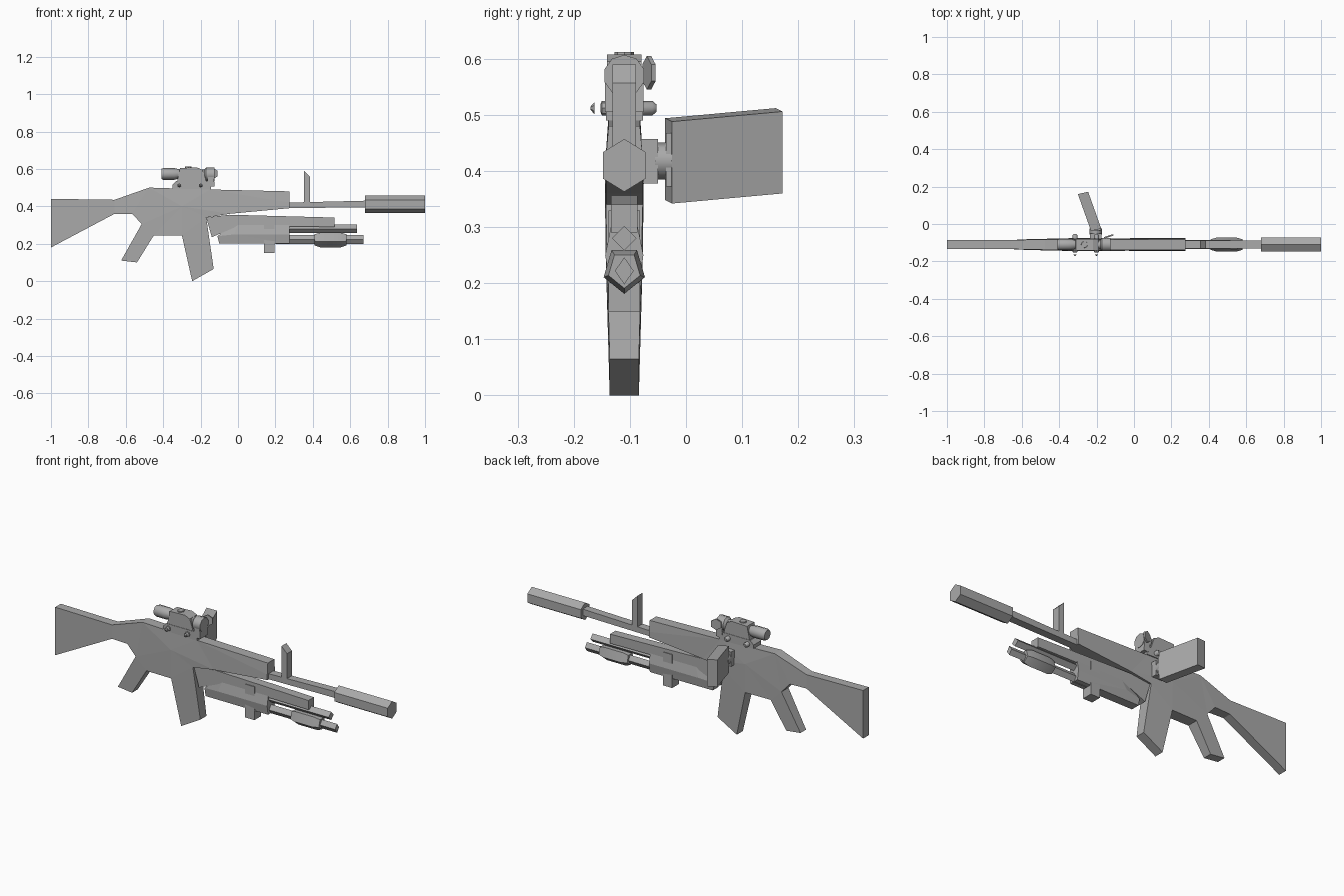
import bpy, bmesh, math
from mathutils import Vector, Matrix

if "Cube" in bpy.data.objects:
    bpy.data.objects.remove(bpy.data.objects["Cube"])

CY = -0.11  # y of the main centre plane
grey = bpy.data.materials.new("gunmetal_grey")
grey.diffuse_color = (0.4, 0.4, 0.4, 1)
grey.use_nodes = True
grey.node_tree.nodes["Principled BSDF"].inputs["Base Color"].default_value = grey.diffuse_color


def finish(name, bm, smooth=None):
    bmesh.ops.recalc_face_normals(bm, faces=bm.faces)
    mesh = bpy.data.meshes.new(name)
    bm.to_mesh(mesh)
    bm.free()
    mesh.materials.append(grey)
    ob = bpy.data.objects.new(name, mesh)
    bpy.context.collection.objects.link(ob)
    if smooth:
        bpy.ops.object.select_all(action='DESELECT')
        ob.select_set(True)
        bpy.context.view_layer.objects.active = ob
        bpy.ops.object.shade_smooth_by_angle(angle=math.radians(smooth))
    return ob


def slab(name, pts, patches=None):
    """Mirrored side patches from (x, z, half width) points, closed by a rim."""
    keys = list(pts)
    patches = patches or ["".join(keys)]
    bm = bmesh.new()
    side = {s: {k: bm.verts.new((pts[k][0], CY + s * pts[k][2], pts[k][1])) for k in keys}
            for s in (-1, 1)}
    count = {}
    for p in patches:
        for s in side:
            bm.faces.new([side[s][k] for k in p])
        for a, b in zip(p, p[1:] + p[0]):
            count.setdefault(frozenset((a, b)), []).append((a, b))
    for uses in count.values():
        if len(uses) == 1:
            a, b = uses[0]
            bm.faces.new([side[-1][a], side[-1][b], side[1][b], side[1][a]])
    return finish(name, bm)


def prism(name, outline, w):
    return slab(name, {chr(97 + i): (x, z, w) for i, (x, z) in enumerate(outline)})


def box(name, x0, x1, y0, y1, z0, z1):
    bm = bmesh.new()
    bmesh.ops.create_cube(bm, size=1)
    for v in bm.verts:
        v.co = (x0 if v.co.x < 0 else x1, y0 if v.co.y < 0 else y1, z0 if v.co.z < 0 else z1)
    return finish(name, bm)


def tube(name, centre, stations, sides, axis='X', squash=1, turn=90, smooth=None):
    """Loft of polygon rings; stations are (distance along axis, radius)."""
    bm = bmesh.new()
    rings = []
    for t, r in stations:
        ring = []
        for i in range(sides):
            a = math.radians(turn) + 2 * math.pi * i / sides
            u, v = r * squash * math.cos(a), r * math.sin(a)
            off = {'X': (t, u, v), 'Y': (u, t, v), 'Z': (u, v, t)}[axis]
            ring.append(bm.verts.new(Vector(centre) + Vector(off)))
        rings.append(ring)
    for r0, r1 in zip(rings, rings[1:]):
        for i in range(sides):
            j = (i + 1) % sides
            bm.faces.new([r0[i], r0[j], r1[j], r1[i]])
    bm.faces.new(rings[0])
    bm.faces.new(rings[-1])
    return finish(name, bm, smooth)


# Stock, grip, magazine and receiver as one tapered body
slab("body", {
    'a': (-1, .44, .024), 'b': (-1, .18, .024), 'c': (-.66, .36, .024), 'd': (-.66, .435, .024),
    'e': (-.565, .36, .029), 'f': (-.475, .50, .028), 'g': (-.515, .305, .03),
    'h': (-.625, .11, .024), 'i': (-.54, .10, .024), 'j': (-.45, .245, .03),
    'k': (-.30, .245, .033), 'l': (-.245, 0, .026), 'm': (-.13, .065, .026),
    'n': (-.17, .34, .033), 'o': (-.15, .49, .028), 'p': (.275, .48, .028),
    'q': (.275, .42, .033), 'r': (.275, .39, .033), 's': (-.045, .36, .033),
    'v': (-.30, .40, .035)},
    ["abcd", "dcef", "ghij", "klmn", "feg", "fgv", "gjv", "jkv", "knv", "nsv", "sov", "vof",
     "srqo", "qpo"])

# Barrel, front sight and suppressor
prism("barrel", [(.275, .39), (.68, .395), (.68, .43), (.275, .42)], .021)
prism("front_sight", [(.352, .42), (.385, .42), (.385, .557), (.352, .59)], .021)
tube("suppressor", (0, CY, .41), [(.68, .047), (1, .047)], 6, squash=.94)

# Launcher under the barrel
prism("launcher_rail", [(-.17, .34), (-.045, .355), (.515, .34), (.515, .29), (0, .295), (-.14, .235)], .024)
slab("launcher_receiver", {
    'a': (-.11, .24, .02), 'b': (-.10, .20, .024), 'c': (.275, .20, .026), 'd': (.275, .25, .034),
    'e': (.275, .30, .024), 'f': (0, .30, .024), 'g': (-.06, .28, .022), 'h': (-.02, .25, .034)},
    ["abch", "hcd", "hdef", "ahfg"])
box("launcher_strap", .14, .195, CY - .028, CY + .028, .15, .33)
tube("upper_tube", (0, CY, .28), [(.2, .022), (.635, .022)], 4)
tube("lower_tube", (0, CY, .222), [(.2, .024), (.67, .024)], 4, squash=.7)
tube("pump_grip", (0, CY, .224), [(.41, .033), (.44, .043), (.55, .043), (.58, .033)],
     5, squash=.9, turn=-90, smooth=40)

# Scope mount and its cross bolts
prism("scope_mount", [(-.35, .495), (-.145, .49), (-.145, .515), (-.165, .535), (-.33, .535), (-.35, .515)], .033)
for n, x in (("rear", -.315), ("front", -.2)):
    tube(n + "_bolt", (x, 0, .512), [(-.152, .008), (-.15, .013), (-.06, .013), (-.053, .007)],
         8, 'Y', smooth=40)
    tube(n + "_bolt_tip", (x, 0, .512), [(-.17, .003), (-.163, .011)], 6, 'Y')

# Scope tube, housing, turret and side cap
tube("scope_eyepiece", (0, CY, .573), [(-.41, .027), (-.40, .031), (-.34, .031), (-.31, .024)],
     10, smooth=40)
tube("scope_tube", (0, CY, .57), [(-.32, .026), (-.18, .026), (-.17, .037), (-.125, .037)],
     10, smooth=40)
prism("scope_housing", [(-.325, .535), (-.17, .535), (-.19, .595), (-.22, .608), (-.31, .605)], .031)
prism("scope_front_clamp", [(-.165, .505), (-.125, .505), (-.13, .57), (-.16, .57)], .034)
tube("scope_turret", (-.265, CY, 0), [(.59, .02), (.612, .017)], 8, 'Z', smooth=40)
cap = tube("lens_cap", (0, 0, 0), [(-.004, .03), (.004, .03)], 6, 'Y')
cap.matrix_world = Matrix.Translation((-.135, -.066, .575)) @ Matrix.Rotation(math.radians(18), 4, 'Z')

# Side screen on a short arm, swung outward and slightly rolled
box("arm_base", -.235, -.175, -.08, -.05, .378, .457)
tube("arm_pivot", (-.205, 0, .418), [(-.055, .033), (-.025, .033)], 8, 'Y', smooth=50)
box("screen_bracket", -.228, -.177, -.036, -.02, .372, .468)
bm = bmesh.new()
bmesh.ops.create_cube(bm, size=1)
for v in bm.verts:
    far, front, top = v.co.y > 0, v.co.x > 0, v.co.z > 0
    y = (.172 if far else -.025) - (0 if front else .012)
    x = (-.245 if far else -.175) - (0 if front else .055)
    z = ((.506 if top else .36) if far else (.488 if top else .342)) + (0 if front else .006)
    v.co = (x, y, z)
finish("side_screen", bm)
